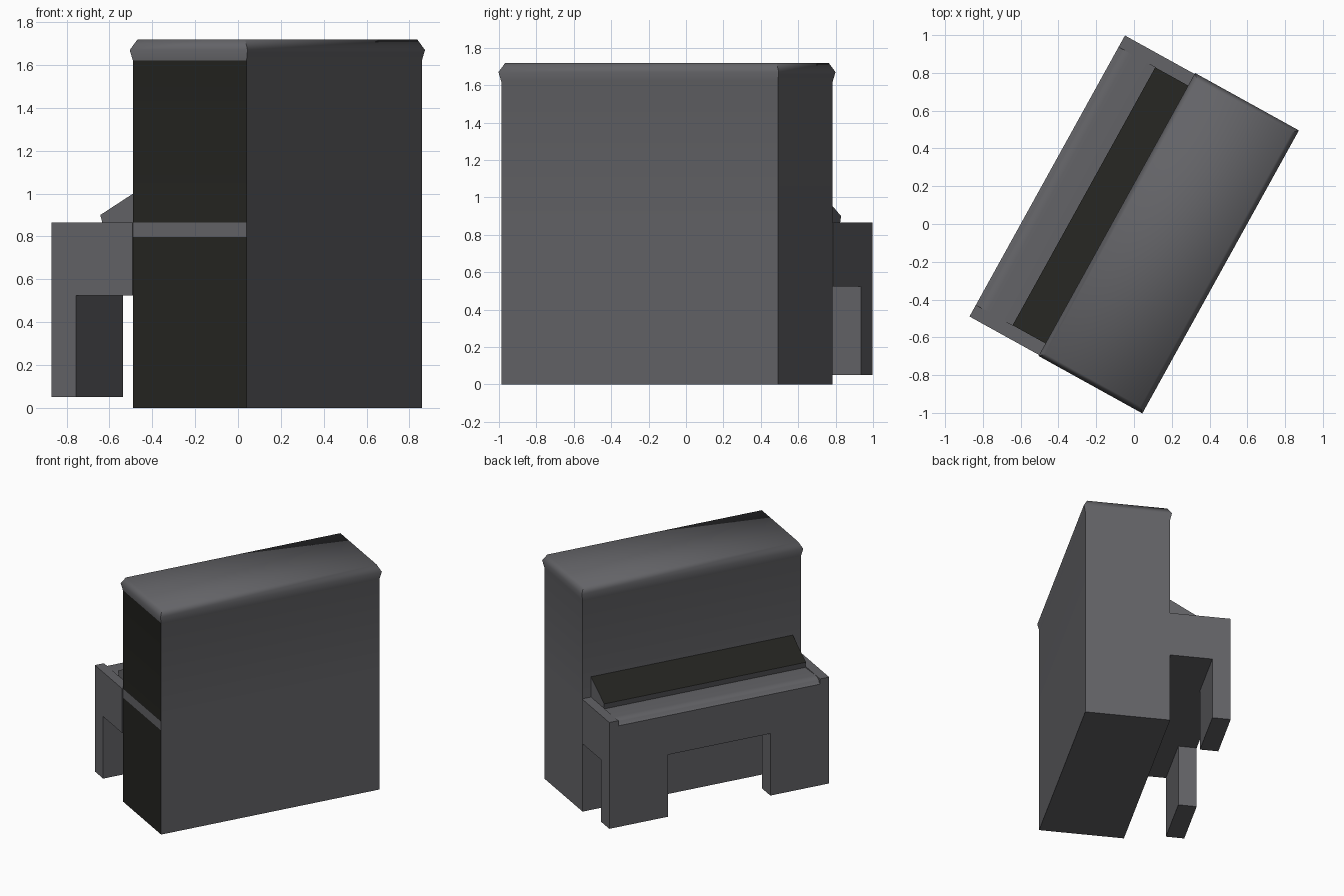
import bpy, bmesh, math

if "Cube" in bpy.data.objects:
    bpy.data.objects.remove(bpy.data.objects["Cube"])

# Local frame: x along the length, y towards the keyboard side; turned 61 degrees about z
TURN = math.radians(61.05)


def material(name, rgb):
    m = bpy.data.materials.new(name)
    m.diffuse_color = (*rgb, 1)
    m.use_nodes = True
    m.node_tree.nodes["Principled BSDF"].inputs["Base Color"].default_value = m.diffuse_color
    return m


GREY = material("dark_grey", (0.125, 0.125, 0.135))
BLACK = material("black", (0.018, 0.018, 0.015))


def finish(name, bm, dark=lambda f: False, angle=65):
    bmesh.ops.recalc_face_normals(bm, faces=bm.faces[:])
    for f in bm.faces:
        f.material_index = 1 if dark(f) else 0
    me = bpy.data.meshes.new(name)
    bm.to_mesh(me)
    bm.free()
    ob = bpy.data.objects.new(name, me)
    me.materials.append(GREY)
    me.materials.append(BLACK)
    bpy.context.collection.objects.link(ob)
    ob.rotation_euler.z = TURN
    bpy.ops.object.select_all(action='DESELECT')
    ob.select_set(True)
    bpy.context.view_layer.objects.active = ob
    bpy.ops.object.shade_smooth_by_angle(angle=math.radians(angle))
    return ob


def extrude_profile(name, profile, x0, x1, **kw):
    """Extrude a closed (y, z) profile along the length."""
    bm = bmesh.new()
    a = [bm.verts.new((x0, y, z)) for y, z in profile]
    b = [bm.verts.new((x1, y, z)) for y, z in profile]
    bm.faces.new(a)
    bm.faces.new(b[::-1])
    n = len(a)
    for i in range(n):
        j = (i + 1) % n
        bm.faces.new((a[i], b[i], b[j], a[j]))
    return finish(name, bm, **kw)


# Tall cabinet: stacked rectangular rings with a flared, chamfered top lip
bm = bmesh.new()
rings = []
for z, grow in ((0, 0), (0.797, 0), (0.865, 0), (1.62, 0), (1.67, 0.011), (1.72, -0.016)):
    hx, y0, y1 = 0.845 + grow, -0.513 - grow, 0.093 + grow
    rings.append([bm.verts.new((x, y, z)) for x, y in ((-hx, y0), (hx, y0), (hx, y1), (-hx, y1))])
bm.faces.new(rings[0][::-1])
bm.faces.new(rings[-1])
for lo, hi in zip(rings, rings[1:]):
    for i in range(4):
        j = (i + 1) % 4
        bm.faces.new((lo[i], lo[j], hi[j], hi[i]))


# black panels on one end of the cabinet, parted by a grey band
def end_panel(f):
    return f.normal.x < -0.99 and f.calc_area() > 0.2


finish("cabinet", bm, dark=end_panel)

# Keyboard bed between the cheeks, with a rounded lid nose
extrude_profile("keyboard_bed",
                [(0.093, 0.525), (0.525, 0.525), (0.525, 0.825), (0.512, 0.83), (0.505, 0.848),
                 (0.485, 0.86), (0.455, 0.864), (0.30, 0.855), (0.093, 0.855)],
                -0.78, 0.78, angle=50)

# Cheeks and front legs, mirrored to both ends
cheek = [(0.093, 0.525), (0.394, 0.525), (0.394, 0.05), (0.525, 0.05), (0.525, 0.865), (0.093, 0.865)]
leg = [(0.394, 0.05), (0.525, 0.05), (0.525, 0.525), (0.394, 0.525)]
for side, s in (("left", -1), ("right", 1)):
    extrude_profile(side + "_cheek", cheek, s * 0.78, s * 0.85, angle=30)
    extrude_profile(side + "_front_leg", leg, s * 0.395, s * 0.78, angle=30)
    # sloped music rest leaf with a black face
    extrude_profile(side + "_music_rest",
                    [(0.093, 0.855), (0.29, 0.855), (0.303, 0.9), (0.093, 1.02)],
                    0, s * 0.78, angle=30,
                    dark=lambda f: f.normal.z > 0.5)
